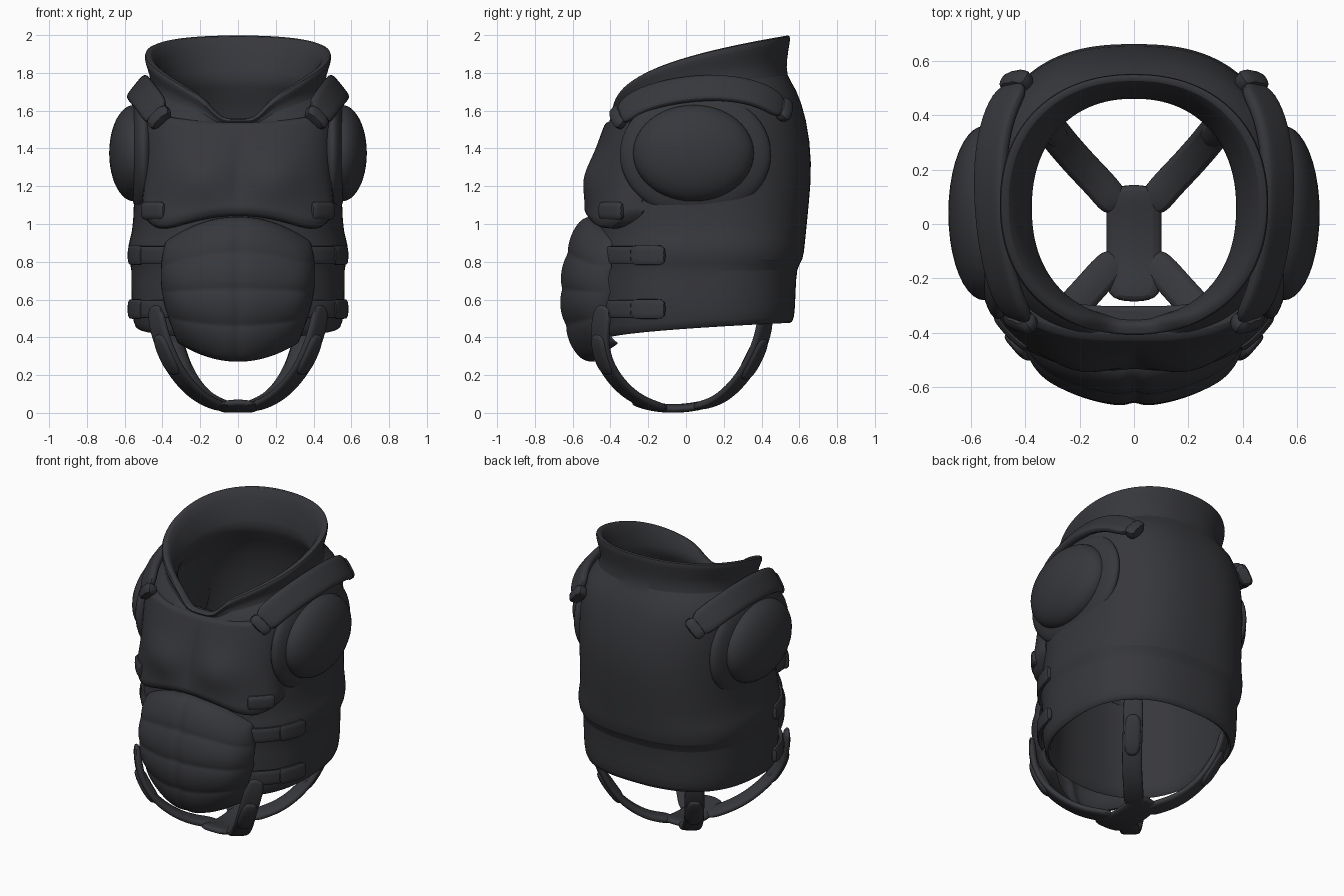
import bpy, bmesh, math
from mathutils import Vector

if "Cube" in bpy.data.objects:
    bpy.data.objects.remove(bpy.data.objects["Cube"], do_unlink=True)

COLOUR = (0.038, 0.039, 0.045, 1)
mat = bpy.data.materials.new("charcoal")
mat.use_nodes = True
mat.diffuse_color = COLOUR
bsdf = next(n for n in mat.node_tree.nodes if n.type == "BSDF_PRINCIPLED")
bsdf.inputs["Base Color"].default_value = COLOUR
bsdf.inputs["Roughness"].default_value = 0.7


def finish(name, bm, levels=1, angle=50):
    bmesh.ops.recalc_face_normals(bm, faces=bm.faces)
    me = bpy.data.meshes.new(name)
    bm.to_mesh(me)
    bm.free()
    me.materials.append(mat)
    ob = bpy.data.objects.new(name, me)
    bpy.context.collection.objects.link(ob)
    bpy.ops.object.select_all(action="DESELECT")
    ob.select_set(True)
    bpy.context.view_layer.objects.active = ob
    bpy.ops.object.shade_smooth_by_angle(angle=math.radians(angle))
    if levels:
        sub = ob.modifiers.new("smooth", "SUBSURF")
        sub.levels = sub.render_levels = levels
    return ob


def outline(a, rx, yf, yb, power=2.5):
    """Rounded-box outline; angle 0 is the left side, 90 degrees the back."""
    c, s = math.cos(a), math.sin(a)
    x = math.copysign(abs(c) ** (2 / power), c) * rx
    y = (yf + yb) / 2 + math.copysign(abs(s) ** (2 / power), s) * (yb - yf) / 2
    return x, y


# Torso shell: closed loft (front z, back z, half width, front y, back y)
OUTER = [
    (.37, .47, .53, -.45, .55), (.41, .49, .555, -.47, .575),
    (.60, .62, .57, -.48, .58), (.765, .78, .56, -.48, .585),
    (.785, .80, .58, -.49, .62), (.89, .90, .585, -.49, .63),
    (.93, .95, .56, -.48, .635), (1.10, 1.10, .55, -.49, .65),
    (1.30, 1.32, .55, -.49, .67), (1.46, 1.56, .55, -.45, .64),
    (1.54, 1.73, .54, -.41, .58)]
COLLAR = [
    (1.52, 1.78, .455, -.385, .53), (1.53, 1.88, .47, -.395, .535),
    (1.545, 1.96, .495, -.41, .55), (1.555, 2.00, .495, -.405, .555),
    (1.56, 2.00, .46, -.38, .525), (1.56, 1.95, .43, -.365, .50),
    (1.53, 1.79, .375, -.345, .46), (1.48, 1.74, .37, -.34, .455)]
INNER = [
    (1.44, 1.58, .47, -.38, .56), (1.20, 1.20, .49, -.42, .60),
    (.80, .80, .50, -.42, .54), (.40, .49, .50, -.42, .52)]
SEG = 64
bm = bmesh.new()
rings = []
# Each group has its own roundness, front-to-back rise and flat front notch
for rows, power, rise, notch in ((OUTER, 2.5, .5, 0), (COLLAR, 2.2, .35, .012),
                                 (INNER, 2.5, .5, 0)):
    for zf, zb, rx, yf, yb in rows:
        ring = []
        for i in range(SEG):
            x, y = outline(2 * math.pi * (i + .5) / SEG, rx, yf, yb, power)
            t = max(0, ((y - yf) / (yb - yf) - notch) / (1 - notch)) ** rise
            ring.append(bm.verts.new((x, y, zf + (zb - zf) * t)))
        rings.append(ring)
for r, ring in enumerate(rings):
    up = rings[(r + 1) % len(rings)]
    for i in range(SEG):
        j = (i + 1) % SEG
        bm.faces.new((ring[i], ring[j], up[j], up[i]))
finish("torso_shell", bm)


def plate(name, point, nu, nv, depth):
    """Thick curved plate from a surface function of u (-1..1) and v (0..1)."""
    bm = bmesh.new()
    g = [[bm.verts.new(point(2 * i / nu - 1, j / nv)) for j in range(nv + 1)]
         for i in range(nu + 1)]
    for i in range(nu):
        for j in range(nv):
            bm.faces.new((g[i][j], g[i + 1][j], g[i + 1][j + 1], g[i][j + 1]))
    new = bmesh.ops.extrude_face_region(bm, geom=bm.faces[:], use_keep_orig=True)
    bmesh.ops.translate(bm, vec=(0, depth, 0),
                        verts=[v for v in new["geom"] if isinstance(v, bmesh.types.BMVert)])
    return finish(name, bm)


def bump(x, z, cx, cz, wx, wz):
    return math.exp(-((abs(x) - cx) / wx) ** 2 - ((z - cz) / wz) ** 2)


# Chest plate with two soft pectoral swellings
def chest(u, v):
    a = abs(u)
    x = u * (.515 - .02 * math.sin(math.pi * v))
    lo, hi = 1.04 - .15 * a ** 2 + .18 * a ** 8, 1.54 + .06 * a ** 2
    z = lo + (hi - lo) * v
    y = -.51 + .085 * v ** 2.5 + .15 * a ** 3
    y -= .045 * bump(x, z, .2, 1.24, .16, .13) + .035 * (1 - v) ** 4
    y += .012 * math.exp(-(x / .03) ** 2) * math.sin(math.pi * v)
    return x, y + .03 * max(0, 1 - v * 12) + .05 * a ** 12, z


# Segmented belly plate with a centre groove and tucked-in sides
def belly(u, v):
    x = u * (.32 + .09 * math.sin(math.pi * v * .75))
    lo, hi = .27 + .1 * u * u, 1.04 - .13 * u * u
    arch = math.sin(math.pi * v)
    y = -.53 - .115 * arch ** .6 - .025 * arch * (1 - v)
    y += .14 * u * u + .09 * abs(u) ** 12 * arch
    y -= .014 * abs(math.sin(4 * math.pi * v)) ** .7
    return x, y + .015 * math.exp(-(x / .025) ** 2), lo + (hi - lo) * v


plate("chest_plate", chest, 32, 24, .13)
plate("belly_plate", belly, 32, 40, .05)


def ribbon(name, pts, width, thick, centre, levels=2):
    """Flat strap along points, facing away from a centre."""
    pts = [Vector(p) for p in pts]
    bm = bmesh.new()
    loops = []
    for i, p in enumerate(pts):
        along = (pts[min(i + 1, len(pts) - 1)] - pts[max(i - 1, 0)]).normalized()
        out = p - Vector(centre)
        out = (out - along * out.dot(along)).normalized()
        side = along.cross(out) * width / 2
        out = out * thick / 2
        loops.append([bm.verts.new(p + q) for q in
                      (side + out, side * .5 + out * 1.15, -side * .5 + out * 1.15,
                       -side + out, -side - out, side - out)])
    for a, b in zip(loops, loops[1:]):
        for k in range(6):
            m = (k + 1) % 6
            bm.faces.new((a[k], a[m], b[m], b[k]))
    bm.faces.new(loops[0])
    bm.faces.new(loops[-1][::-1])
    return finish(name, bm, levels)


def ellipsoid(name, loc, radii):
    bm = bmesh.new()
    bmesh.ops.create_uvsphere(bm, u_segments=40, v_segments=24, radius=1)
    bmesh.ops.scale(bm, vec=radii, verts=bm.verts)
    bmesh.ops.translate(bm, vec=loc, verts=bm.verts)
    return finish(name, bm, 0)


def wrap(s, z, start, end, rx, yf, yb, n=12):
    """Points around the torso between two angles in degrees."""
    pts = []
    for i in range(n + 1):
        x, y = outline(math.radians(start + (end - start) * i / n), rx, yf, yb)
        pts.append((s * x, y, z))
    return pts


for side, s in (("left", 1), ("right", -1)):
    # Shoulder dome and its raised surround
    ellipsoid(side + "_dome_surround", (s * .5, .05, 1.37), (.085, .40, .335))
    ellipsoid(side + "_dome", (s * .55, .04, 1.375), (.132, .32, .255))

    # Shoulder strap and end clasps
    top = [(.41, -.35, 1.56), (.46, -.27, 1.64), (.505, -.1, 1.695), (.525, .1, 1.72),
           (.52, .28, 1.71), (.485, .42, 1.67), (.425, .515, 1.60)]
    pts = [(s * x, y, z) for x, y, z in top]
    hub = (0, .05, 1.3)
    ribbon(side + "_shoulder_strap", pts, .17, .06, hub)
    for end, a, b in (("front", 0, 1), ("back", -1, -2)):
        p, q = Vector(pts[a]), Vector(pts[b])
        d = (q - p).normalized() * .04
        ribbon(f"{side}_{end}_clasp", [p - d, p, p + d], .15, .08, hub, 1)

    # Waist straps and buckles around the front corners
    for level, z in (("upper", .835), ("lower", .55)):
        ribbon(f"{side}_{level}_waist_strap",
               wrap(s, z, -66, -12, .575, -.495, .60), .10, .03, (0, 0, z), 1)
        ribbon(f"{side}_{level}_buckle",
               wrap(s, z, -34, -12, .58, -.50, .61, 4), .11, .035, (0, 0, z), 1)
    ribbon(side + "_chest_clasp", wrap(s, 1.07, -54, -34, .575, -.535, .61, 5),
           .10, .06, (0, 0, 1.07), 1)

    # Under-body harness legs
    front = [(.44, -.43, .58), (.415, -.455, .43), (.37, -.445, .31), (.315, -.395, .205),
             (.22, -.30, .10), (.13, -.20, .05), (.05, -.11, .026)]
    back = [(.36, .42, .54), (.345, .405, .41), (.31, .355, .29), (.26, .29, .18),
            (.18, .20, .09), (.11, .13, .055), (.05, .05, .035)]
    for end, path in (("front", front), ("back", back)):
        pts = [(s * x, y, z) for x, y, z in path]
        ribbon(f"{side}_{end}_harness", pts, .125, .045, (0, -.05, .6))
        ribbon(f"{side}_{end}_harness_pad", pts[1:4], .105, .07, (0, -.05, .6))

# Harness centre pad
ribbon("harness_centre", [(0, -.29, .065), (0, -.18, .033), (0, -.08, .024),
                          (0, .03, .03), (0, .15, .06)], .21, .045, (0, -.05, .6))
